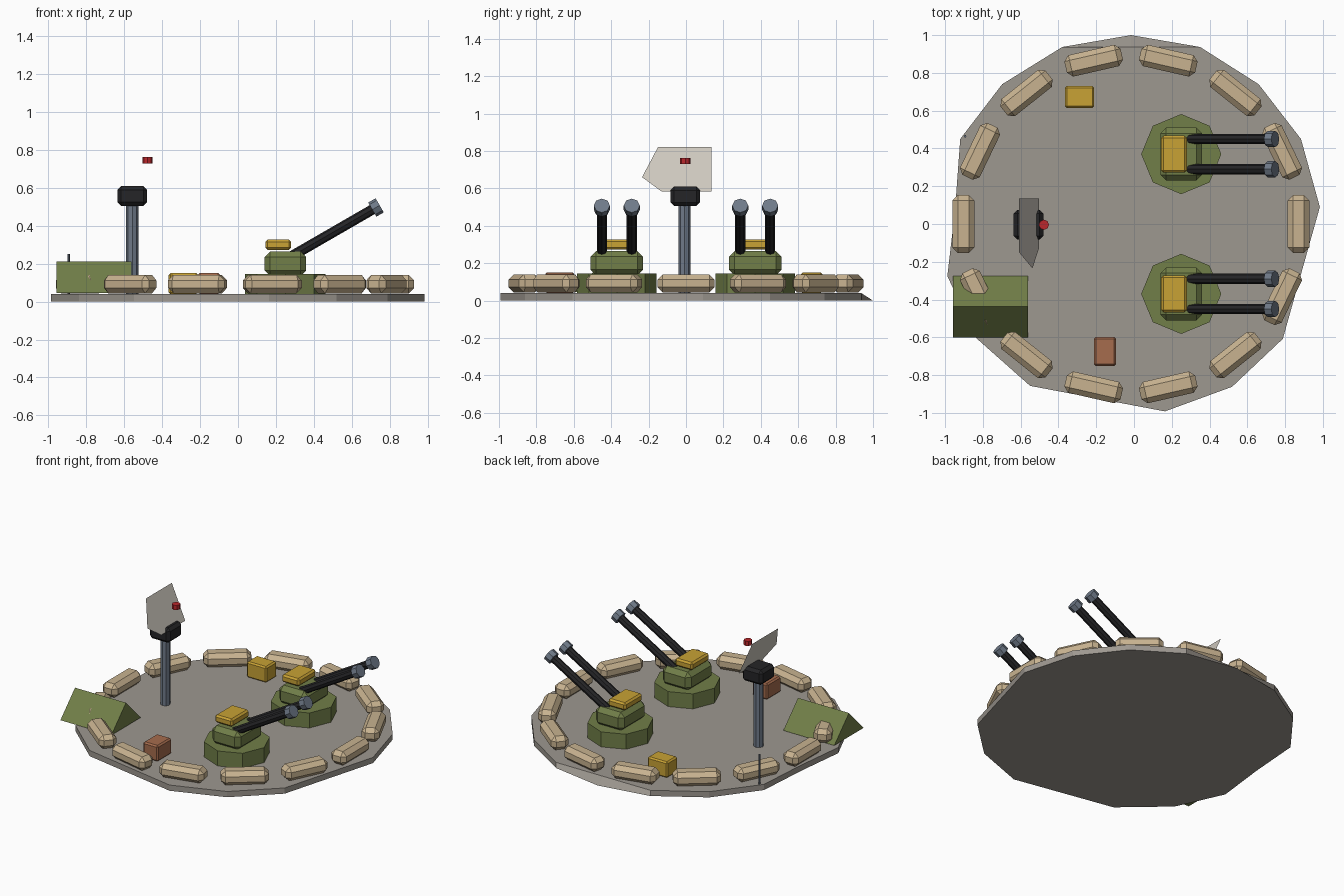
import bpy, bmesh, math
from mathutils import Vector

if "Cube" in bpy.data.objects:
    bpy.data.objects.remove(bpy.data.objects["Cube"])


def mat(name, rgb):
    m = bpy.data.materials.new(name)
    m.diffuse_color = (*rgb, 1)
    m.use_nodes = True
    m.node_tree.nodes["Principled BSDF"].inputs["Base Color"].default_value = m.diffuse_color
    return m


STONE = mat("stone grey", (.34, .315, .28))
TAN = mat("sand tan", (.58, .45, .28))
GREEN = mat("olive green", (.165, .21, .065))
YELLOW = mat("ochre yellow", (.58, .36, .035))
BROWN = mat("rust brown", (.38, .15, .075))
BLACK = mat("gun black", (.018, .018, .02))
STEEL = mat("steel blue", (.16, .195, .25))
WHITE = mat("dish white", (.62, .58, .52))
RED = mat("signal red", (.5, .02, .025))


def mesh(name, verts, faces, material):
    me = bpy.data.meshes.new(name)
    me.from_pydata(verts, [], faces)
    bm = bmesh.new()
    bm.from_mesh(me)
    bmesh.ops.recalc_face_normals(bm, faces=bm.faces)
    bm.to_mesh(me)
    bm.free()
    me.materials.append(material)
    ob = bpy.data.objects.new(name, me)
    bpy.context.collection.objects.link(ob)
    return ob


def box(name, center, size, material, bevel=.01, turn=0):
    bm = bmesh.new()
    bmesh.ops.create_cube(bm, size=1)
    bmesh.ops.scale(bm, vec=size, verts=bm.verts)
    bmesh.ops.bevel(bm, geom=bm.edges[:], offset=bevel, segments=1,
                    affect='EDGES', profile=.5)
    me = bpy.data.meshes.new(name)
    bm.to_mesh(me)
    bm.free()
    me.materials.append(material)
    ob = bpy.data.objects.new(name, me)
    ob.location = center
    ob.rotation_euler.z = turn
    bpy.context.collection.objects.link(ob)
    return ob


def rod(name, a, b, r, sides, material):
    a, b = Vector(a), Vector(b)
    q = (b - a).to_track_quat('Z', 'Y')
    ring = [Vector((r * math.cos(t), r * math.sin(t), 0))
            for t in (2 * math.pi * i / sides for i in range(sides))]
    verts = [a + q @ v for v in ring] + [b + q @ v for v in ring]
    faces = [(i, (i + 1) % sides, sides + (i + 1) % sides, sides + i)
             for i in range(sides)]
    faces += [tuple(range(sides)), tuple(range(sides, 2 * sides))]
    return mesh(name, verts, faces, material)


# ground slab: rough round outline, one corner chamfered on the back
outline = [(-.016, 1), (.35, .937), (.66, .74), (.884, .45), (.984, .09),
           (.788, -.608), (.519, -.862), (.164, -.992), (-.55, -.857),
           (-.84, -.6), (-.988, -.275), (-.947, .08), (-.92, .45),
           (-.698, .74), (-.38, .937)]
n = len(outline)
mesh("ground_slab",
     [(x, y, 0) for x, y in outline] + [(x, min(y, .937), .04) for x, y in outline],
     [tuple(range(n)), tuple(range(n, 2 * n))]
     + [(i, (i + 1) % n, n + (i + 1) % n, n + i) for i in range(n)], STONE)

# ring of sandbags
for i in range(14):
    a = 2 * math.pi * i / 14
    box(f"sandbag_{i + 1}", (-.016 + .887 * math.cos(a), .887 * math.sin(a), .092),
        (.116, .305, .096), TAN, .028, a)

# twin gun mounts
for side, y in (("front", -.37), ("back", .37)):
    rod(side + "_gun_base", (.25, y, .04), (.25, y, .145), .212, 8, GREEN)
    box(side + "_gun_turret", (.25, y, .2), (.22, .28, .13), GREEN, .03)
    box(side + "_gun_sight_box", (.212, y, .3), (.136, .195, .054), YELLOW, .012)
    for k, dy in enumerate((-.08, .08)):
        c, s = math.cos(math.radians(30)), math.sin(math.radians(30))
        p = lambda d: (.28 + c * d, y + dy, .238 + s * d)
        rod(f"{side}_barrel_{k + 1}", p(0), p(.5), .027, 8, BLACK)
        rod(f"{side}_muzzle_{k + 1}", p(.495), p(.54), .043, 8, STEEL)

# radar mast, head, flat dish panel and feed horn
rod("radar_mast", (-.558, -.008, .04), (-.558, -.008, .52), .032, 8, STEEL)
box("radar_head", (-.558, -.004, .557), (.158, .158, .104), BLACK, .02)
dish = [(.135, .82), (.135, .583), (-.13, .583), (-.235, .66), (-.15, .82)]
mesh("radar_dish", [(-.608 + (.82 - z) * .44, y, z) for y, z in dish],
     [(0, 4, 3, 2, 1)], WHITE)
rod("radar_feed", (-.477, -.004, .73), (-.477, -.004, .762), .027, 8, RED)

# supply crates
box("yellow_crate", (-.288, .672, .095), (.155, .116, .112), YELLOW, .01)
box("brown_crate", (-.153, -.675, .095), (.116, .155, .112), BROWN, .01)

# ridge tent
prof = [(-.6, .045), (-.275, .045), (-.438, .211)]
mesh("tent", [(x, y, z) for x in (-.957, -.562) for y, z in prof],
     [(0, 1, 2), (3, 4, 5), (0, 2, 5, 3), (1, 2, 5, 4), (0, 1, 4, 3)], GREEN)

# thin whip aerial
rod("whip_aerial", (-.894, .465, .04), (-.894, .465, .25), .007, 6, STEEL)
